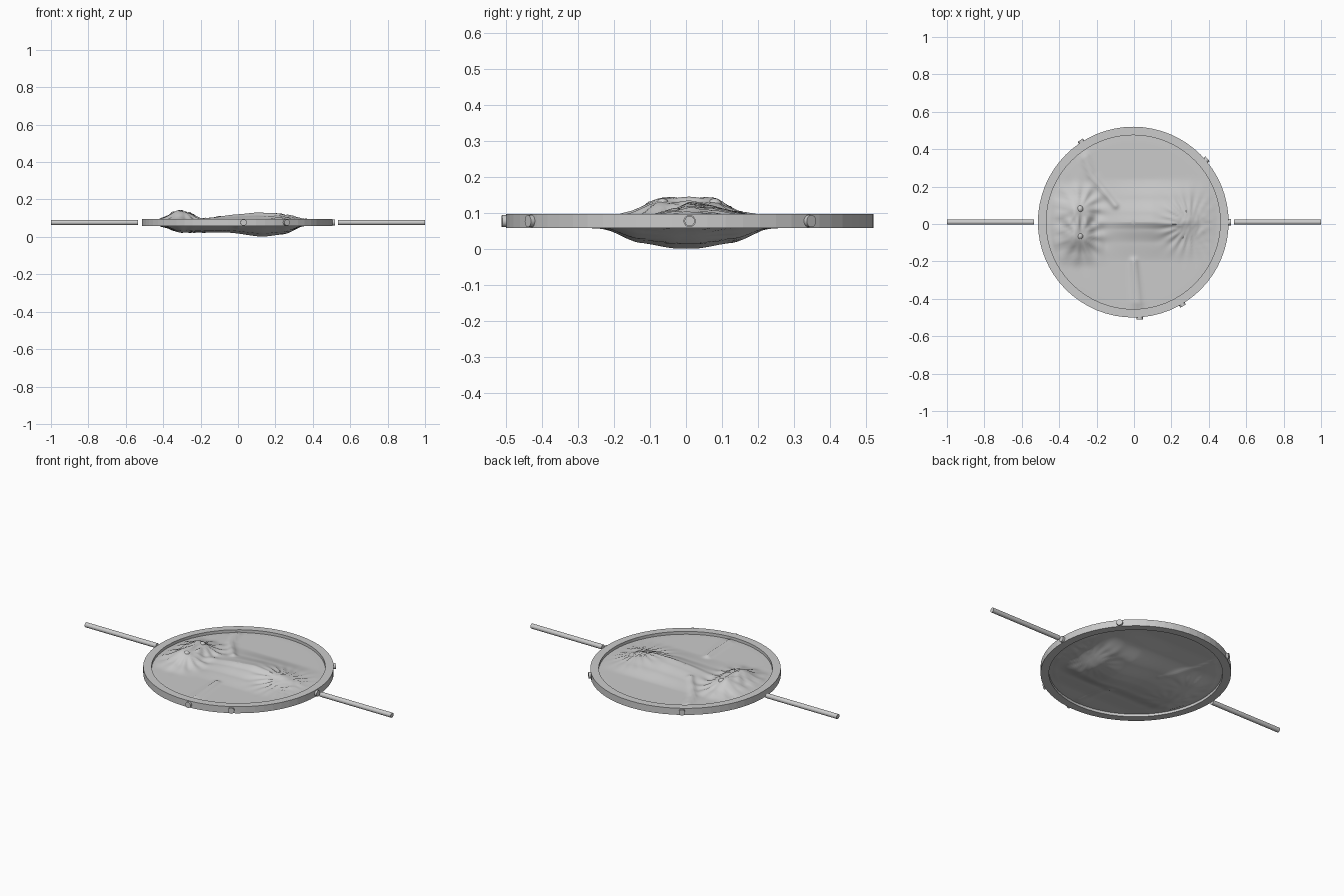
import bpy, bmesh, math
from mathutils import Vector

if "Cube" in bpy.data.objects:
    bpy.data.objects.remove(bpy.data.objects["Cube"], do_unlink=True)

CX, CY, MID = -0.004, 0.01, 0.077      # ring centre and mid height
OUTER, INNER = 0.51, 0.465

grey = bpy.data.materials.new("plain grey")
grey.use_nodes = True
grey.diffuse_color = (0.6, 0.6, 0.6, 1)
grey.node_tree.nodes["Principled BSDF"].inputs["Base Color"].default_value = (0.6, 0.6, 0.6, 1)


def add_object(name, bm, angle=None):
    mesh = bpy.data.meshes.new(name)
    bmesh.ops.recalc_face_normals(bm, faces=bm.faces)
    bm.to_mesh(mesh)
    bm.free()
    mesh.materials.append(grey)
    obj = bpy.data.objects.new(name, mesh)
    bpy.context.collection.objects.link(obj)
    if angle:
        bpy.ops.object.select_all(action='DESELECT')
        obj.select_set(True)
        bpy.context.view_layer.objects.active = obj
        bpy.ops.object.shade_smooth_by_angle(angle=math.radians(angle))
    return obj


def cylinder(name, start, end, radius):
    a, b = Vector(start), Vector(end)
    bm = bmesh.new()
    bmesh.ops.create_cone(bm, cap_ends=True, segments=16, radius1=radius,
                          radius2=radius, depth=(b - a).length)
    turn = (b - a).to_track_quat('Z', 'Y').to_matrix()
    bmesh.ops.rotate(bm, verts=bm.verts, matrix=turn)
    bmesh.ops.translate(bm, verts=bm.verts, vec=(a + b) / 2)
    return add_object(name, bm, 40)


def curve(points, t):
    """Eased interpolation through (position, value) pairs."""
    if t <= points[0][0]:
        return points[0][1]
    for (a, va), (b, vb) in zip(points, points[1:]):
        if t <= b:
            f = (t - a) / (b - a)
            f = 0.5 * f + 0.5 * f * f * (3 - 2 * f)
            return va + (vb - va) * f
    return points[-1][1]


def bump(d, width):
    return math.exp(-(d / width) ** 2)


def segment_distance(p, a, b):
    a, b = Vector(a), Vector(b)
    f = max(0, min(1, (p - a).dot(b - a) / (b - a).length_squared))
    return (p - a - (b - a) * f).length


# Hoop: a square section swept round the centre
bm = bmesh.new()
section = [(INNER, 0.058), (OUTER, 0.058), (OUTER, 0.097), (INNER, 0.097)]
verts = [bm.verts.new((CX + r, CY, z)) for r, z in section]
edges = [bm.edges.new((verts[i], verts[i - 1])) for i in range(4)]
bmesh.ops.spin(bm, geom=verts + edges, cent=(CX, CY, 0), axis=(0, 0, 1),
               angle=math.tau, steps=64, use_duplicate=False)
bmesh.ops.remove_doubles(bm, verts=bm.verts, dist=0.0005)
add_object("hoop", bm)

# Side rods
for side, label in ((1, "left"), (-1, "right")):
    cylinder(label + "_rod", (side * 0.535, CY, MID), (side, CY, MID), 0.014)

# Small pegs round the rim
for i, degrees in enumerate((0, 40.4, 122.9, -86.2, -59.3)):
    d = Vector((math.cos(math.radians(degrees)), math.sin(math.radians(degrees)), 0))
    centre = Vector((CX, CY, MID))
    cylinder(f"rim_peg_{i + 1}", centre + d * 0.49, centre + d * 0.522, 0.017)

# Relief of the stretched skin
HEAD = [(-0.46, 0), (-0.4, 0.02), (-0.32, 0.06), (-0.27, 0.05), (-0.2, 0.017), (-0.12, 0)]
HEAD_WIDTH = [(0.075, 1), (0.16, 0.32), (0.23, 0)]
BACK = [(-0.28, 0), (-0.2, 0.015), (0, 0.04), (0.1, 0.049), (0.2, 0.045),
        (0.28, 0.035), (0.34, 0.018), (0.45, 0)]
BACK_WIDTH = [(-0.2, 0), (-0.1, 0.25), (-0.03, 0.65), (0.01, 1), (0.06, 0.85),
              (0.14, 0.45), (0.24, 0)]
BELLY = [(-0.46, 0), (-0.4, 0.02), (-0.31, 0.05), (-0.05, 0.05), (0.13, 0.072),
         (0.25, 0.058), (0.35, 0.015), (0.45, 0)]
BELLY_WIDTH = [(0.03, 1), (0.13, 0.78), (0.24, 0.18), (0.36, 0)]
CREASES = [((-0.28, 0.41), (-0.23, 0.26)), ((-0.23, 0.26), (-0.1, 0.1)),
           ((0.02, -0.46), (0, -0.2))]


def folds(p):
    """Raised cords plus fine wrinkles fanning out from each end."""
    cord = max(bump(segment_distance(p, a, b), 0.018) for a, b in CREASES) * 0.014
    wrinkle = 0
    for x, y, count, reach in ((-0.29, 0.08, 11, 0.1), (-0.29, -0.065, 11, 0.1), (0.3, 0, 20, 0.12)):
        dx, dy = p.x - x, p.y - y
        r = math.hypot(dx, dy)
        wrinkle += 0.004 * math.cos(count * math.atan2(dy, dx)) * bump(r - 0.09, reach * 0.6)
    return cord + wrinkle


def top_height(p):
    head = curve(HEAD, p.x) * curve(HEAD_WIDTH, abs(p.y))
    back = curve(BACK, p.x) * curve(BACK_WIDTH, p.y)
    return 0.004 + max(head, back) + folds(p)


def bottom_height(p):
    belly = curve(BELLY, p.x) * curve(BELLY_WIDTH, abs(p.y))
    return -0.004 - belly - 0.6 * folds(p) * (1 - belly / 0.073)


def skin(name, height):
    bm = bmesh.new()
    rings, sides = 56, 128
    rows = []
    for i in range(1, rings + 1):
        r = 0.475 * i / rings
        fade = min(1, (rings - i) / 5)
        row = []
        for j in range(sides):
            a = math.tau * j / sides
            p = Vector((CX + r * math.cos(a), CY + r * math.sin(a)))
            h = height(p) * fade + math.copysign(0.003, height(p)) * (1 - fade)
            row.append(bm.verts.new((p.x, p.y, max(0, MID + h))))
        rows.append(row)
    for inner, outer in zip(rows, rows[1:]):
        for j in range(sides):
            bm.faces.new((inner[j - 1], outer[j - 1], outer[j], inner[j]))
    bm.faces.new(rows[0])
    add_object(name, bm, 60)


skin("upper_skin", top_height)
skin("lower_skin", bottom_height)

# Two round knobs on the head
for y, label in ((0.08, "back"), (-0.065, "front")):
    bm = bmesh.new()
    bmesh.ops.create_uvsphere(bm, u_segments=16, v_segments=10, radius=0.02)
    bmesh.ops.translate(bm, verts=bm.verts, vec=(-0.29, y, 0.12))
    add_object(label + "_knob", bm, 60)
